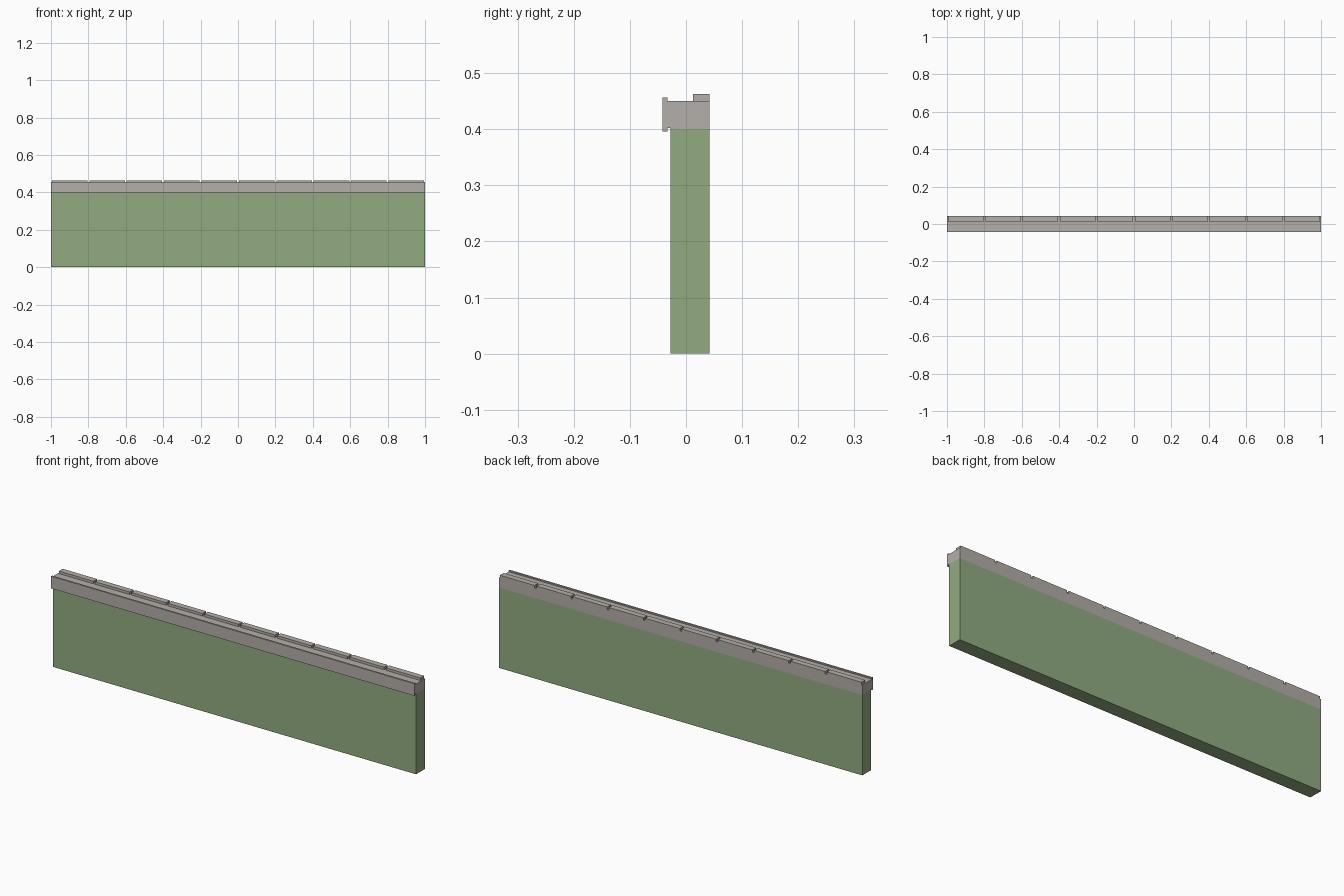
import bpy
import bmesh

cube = bpy.data.objects.get("Cube")
if cube:
    bpy.data.objects.remove(cube, do_unlink=True)


def make_material(name, color):
    mat = bpy.data.materials.new(name)
    mat.use_nodes = True
    mat.diffuse_color = color
    mat.node_tree.nodes["Principled BSDF"].inputs["Base Color"].default_value = color
    return mat


def extrude_profile(name, profile, x0, x1, mat):
    """Sweep a closed (y, z) outline along x from x0 to x1."""
    bm = bmesh.new()
    face = bm.faces.new([bm.verts.new((x0, y, z)) for y, z in profile])
    swept = bmesh.ops.extrude_face_region(bm, geom=[face])
    verts = [v for v in swept["geom"] if isinstance(v, bmesh.types.BMVert)]
    bmesh.ops.translate(bm, verts=verts, vec=(x1 - x0, 0, 0))
    bmesh.ops.recalc_face_normals(bm, faces=bm.faces)
    mesh = bpy.data.meshes.new(name)
    bm.to_mesh(mesh)
    bm.free()
    mesh.materials.append(mat)
    obj = bpy.data.objects.new(name, mesh)
    bpy.context.collection.objects.link(obj)
    return obj


def rectangle(y0, y1, z0, z1):
    return [(y0, z0), (y1, z0), (y1, z1), (y0, z1)]


green = make_material("wall green", (0.288, 0.41, 0.222, 1))
grey = make_material("stone grey", (0.455, 0.425, 0.395, 1))

BACK = 0.042
WALL_FRONT = -0.028
WALL_TOP = 0.40
COPING_TOP = 0.45

# Wall panel
extrude_profile("wall_panel", rectangle(WALL_FRONT, BACK, 0, WALL_TOP), -1, 1, green)

# Coping with a raised front lip and a drip groove beneath it
coping = [
    (BACK, WALL_TOP), (BACK, COPING_TOP),
    (-0.033, COPING_TOP), (-0.033, 0.456), (-0.042, 0.456),
    (-0.042, 0.396), (-0.033, 0.396), (-0.033, 0.402),
    (WALL_FRONT, 0.402), (WALL_FRONT, WALL_TOP),
]
extrude_profile("coping", coping, -1, 1, grey)

# Row of raised kerb blocks along the back, separated by narrow joints
COUNT = 10
PITCH = 2 / COUNT
JOINT = 0.01
for i in range(COUNT):
    start = -1 + i * PITCH
    extrude_profile(f"kerb_block_{i + 1}", rectangle(0.0125, BACK, COPING_TOP, 0.4625),
                    start + JOINT / 2, start + PITCH - JOINT / 2, grey)
